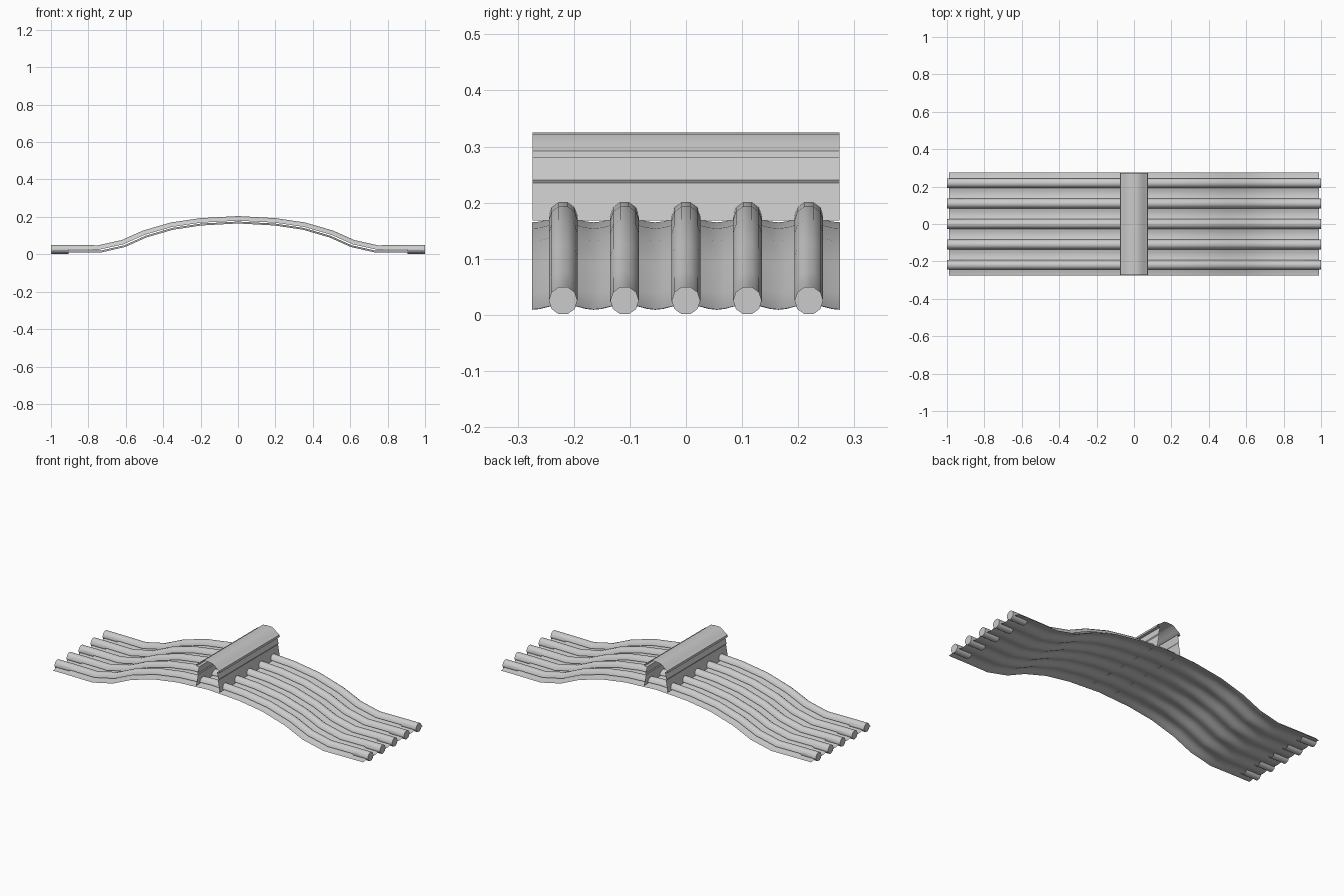
import bpy, bmesh, math

if "Cube" in bpy.data.objects:
    bpy.data.objects.remove(bpy.data.objects["Cube"])

# Side profile of the roof (half), mirrored about x = 0
HALF = [(0, .180), (.2, .169), (.355, .146), (.5, .104), (.615, .053), (.745, .024), (.9, .0255), (1, .0255)]
PATH = [(-x, z) for x, z in reversed(HALF[1:])] + HALF
PITCH, R = .1095, .0255
RIBS = [PITCH * i for i in range(-2, 3)]


def grid_object(name, rows, angle=40):
    """Skin a list of equal-length point rows into an open surface."""
    bm = bmesh.new()
    vs = [[bm.verts.new(p) for p in row] for row in rows]
    for a, b in zip(vs, vs[1:]):
        for i in range(len(a) - 1):
            bm.faces.new((a[i], b[i], b[i + 1], a[i + 1]))
    return finish(name, bm, angle)


def finish(name, bm, angle):
    me = bpy.data.meshes.new(name)
    bm.to_mesh(me)
    bm.free()
    ob = bpy.data.objects.new(name, me)
    bpy.context.collection.objects.link(ob)
    bpy.context.view_layer.objects.active = ob
    ob.select_set(True)
    bpy.ops.object.shade_smooth_by_angle(angle=math.radians(angle))
    ob.select_set(False)
    return ob


def frames(scale=1.0):
    """Path points with their upward normals."""
    out = []
    for i, (x, z) in enumerate(PATH):
        a, b = PATH[max(i - 1, 0)], PATH[min(i + 1, len(PATH) - 1)]
        dx, dz = b[0] - a[0], b[1] - a[1]
        if i in (0, len(PATH) - 1):
            dz = 0
        l = math.hypot(dx, dz)
        out.append((x * scale, z, -dz / l, dx / l))
    return out


# Pan tiles: wavy sheet, lowest midway between ribs
N = 40
section = [(-.2745 + .549 * i / N,) for i in range(N + 1)]
section = [(y, -.010 + .005 * math.cos(2 * math.pi * y / PITCH)) for (y,) in section]
grid_object("pan_tiles", [[(x + nx * h, y, z + nz * h) for y, h in section]
                          for x, z, nx, nz in frames(.99)])

# Half-round cover ribs and round end caps
for k, y0 in enumerate(RIBS):
    arc = [(R * math.cos(math.pi * i / 5), R * math.sin(math.pi * i / 5)) for i in range(6)]
    grid_object(f"cover_rib_{k + 1}", [[(x + nx * h, y0 + c, z + nz * h) for c, h in reversed(arc)]
                                      for x, z, nx, nz in frames()])
    for side, sx in (("left", -1), ("right", 1)):
        bm = bmesh.new()
        rings = []
        for x in (.905, 1.0):
            rings.append([bm.verts.new((sx * x, y0 + R * math.cos(math.pi * i / 5),
                                        .0255 + R * math.sin(math.pi * i / 5))) for i in range(10)])
        for i in range(10):
            j = (i + 1) % 10
            bm.faces.new((rings[0][i], rings[0][j], rings[1][j], rings[1][i]))
        bm.faces.new(rings[1])
        bmesh.ops.recalc_face_normals(bm, faces=bm.faces)
        if sum(f.normal.x * sx for f in bm.faces) < 0:
            bmesh.ops.reverse_faces(bm, faces=bm.faces)
        finish(f"end_cap_{side}_{k + 1}", bm, 40)

# Ridge: flared skirt, neck and rounded hood, open at both ends
prof = [(.075, .168), (.064, .235), (.067, .240), (.058, .280), (.075, .280),
        (.073, .292), (.066, .296), (.055, .303), (.032, .322), (.015, .325)]
ring = prof + [(-x, z) for x, z in reversed(prof)]
grid_object("ridge", [[(x, y, z) for x, z in ring] for y in (.274, -.274)], 30)
